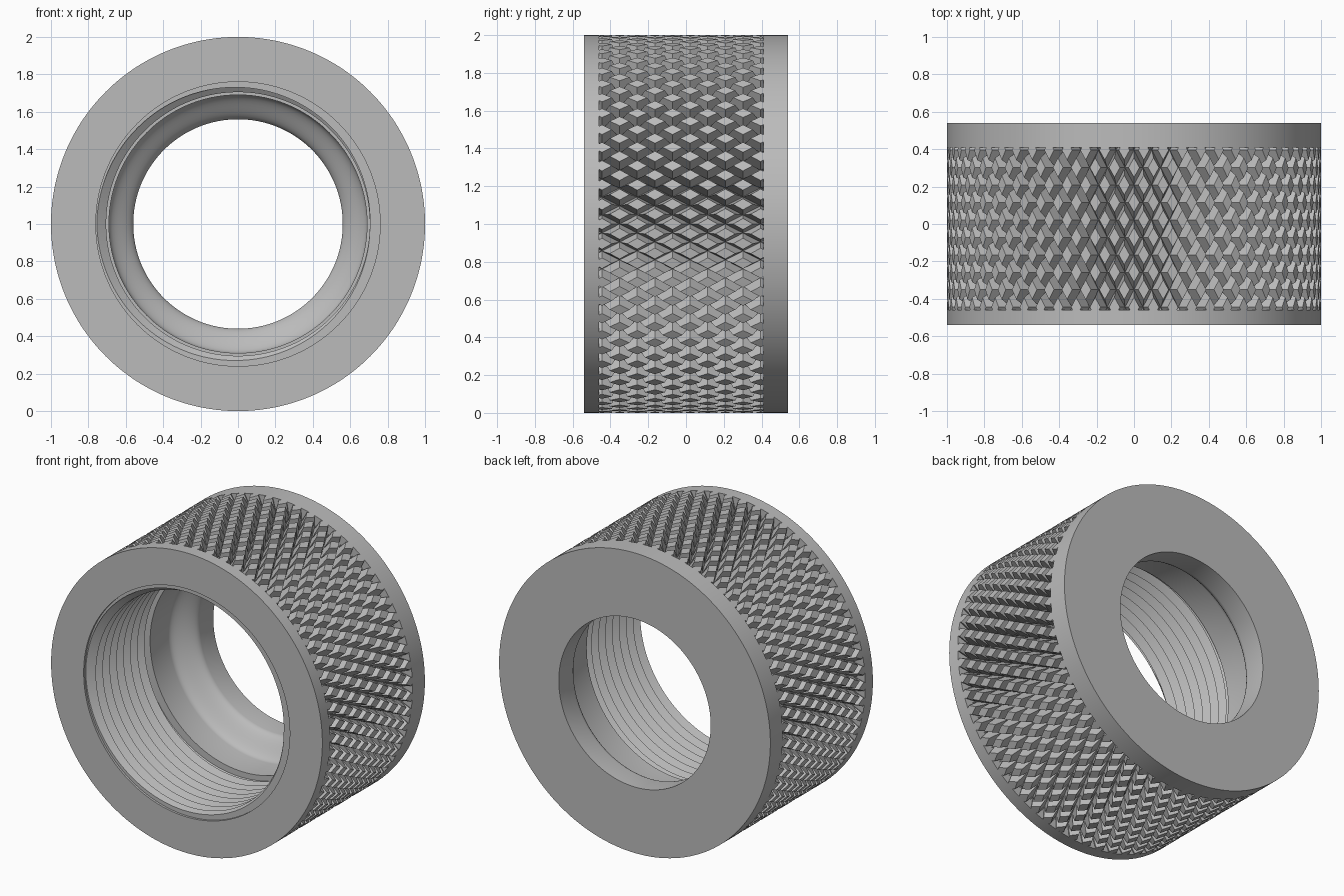
import bpy, bmesh
from math import sin, cos, pi
from mathutils import Vector

cube = bpy.data.objects.get("Cube")
if cube:
    bpy.data.objects.remove(cube)

STEEL = bpy.data.materials.new("grey steel")
STEEL.use_nodes = True
GREY = (0.5, 0.5, 0.5, 1)
STEEL.diffuse_color = GREY
STEEL.node_tree.nodes["Principled BSDF"].inputs["Base Color"].default_value = GREY

HALF = 0.54                   # half the length of the nut
KNURL = (-0.46, 0.41)         # knurled band along y
THREAD = (-0.525, 0.06)       # threaded part along y
SEGMENTS = 240


def polar(r, angle, y):
    """Point at a radius and angle round the nut's axis."""
    return Vector((r * sin(angle), y, 1 + r * cos(angle)))


def trim(bm, y, side):
    """Cut away everything beyond y and return the new edges."""
    geom = bm.verts[:] + bm.edges[:] + bm.faces[:]
    cut = bmesh.ops.bisect_plane(bm, geom=geom, dist=1e-5, plane_co=(0, y, 0),
                                 plane_no=(0, side, 0), clear_outer=True)
    return [e for e in cut["geom_cut"] if isinstance(e, bmesh.types.BMEdge)]


def finish(bm, name):
    mesh = bpy.data.meshes.new(name)
    bm.to_mesh(mesh)
    bm.free()
    mesh.materials.append(STEEL)
    obj = bpy.data.objects.new(name, mesh)
    bpy.context.collection.objects.link(obj)
    bpy.ops.object.select_all(action="DESELECT")
    obj.select_set(True)
    bpy.context.view_layer.objects.active = obj
    bpy.ops.object.shade_smooth_by_angle(angle=pi / 6)
    return obj


def lathe(profile, lead=0.0):
    """Turn (radius, y) points round the axis; lead makes it a helix."""
    bm = bmesh.new()
    rings = []
    for i in range(SEGMENTS + 1):
        t = i / SEGMENTS
        rings.append([bm.verts.new(polar(r, 2 * pi * t, y + lead * t)) for r, y in profile])
    for a, b in zip(rings, rings[1:]):
        for j in range(len(profile) - 1):
            bm.faces.new((a[j], b[j], b[j + 1], a[j + 1]))
    bmesh.ops.remove_doubles(bm, verts=bm.verts[:], dist=1e-5)
    return bm


# Body: flanges, end faces, stepped bore with an S-shaped shoulder
shoulder = [(0.625 - 0.065 * cos(pi * k / 12), 0.40 - 0.15 * k / 12) for k in range(13)]
body = [(0.9, KNURL[1]), (1, KNURL[1]), (1, HALF), (0.56, HALF)]
body += shoulder
body += [(0.69, THREAD[1]), (0.76, THREAD[1]), (0.76, -HALF), (1, -HALF),
         (1, KNURL[0]), (0.9, KNURL[0])]
finish(lathe(body), "nut_body")

# Internal screw thread: helical V ridges trimmed to the threaded length
PITCH, ROOT, CREST = 0.073, 0.755, 0.705
turns = 11
ridges = [(CREST if k % 2 else ROOT, 0.15 - k * PITCH / 2) for k in range(2 * turns + 1)]
bm = lathe(ridges, lead=PITCH)
trim(bm, THREAD[1], 1)
front_edges = trim(bm, THREAD[0], -1)
# Front wall of the thread, out to the bore
ext = bmesh.ops.extrude_edge_only(bm, edges=front_edges)
for v in ext["geom"]:
    if isinstance(v, bmesh.types.BMVert):
        d = Vector((v.co.x, 0, v.co.z - 1)).normalized() * 0.76
        v.co = Vector((d.x, v.co.y, d.z + 1))
finish(bm, "internal_thread")

# Diamond knurl: each cell is a raised rhombus with four sloping groove walls
COUNT, ROW, FIRST = 60, 0.0933, 0.395
STEP = 2 * pi / COUNT
FLOOR, LAND = 0.918, 0.56
bm = bmesh.new()
for row in range(-1, 12):
    y = FIRST - row * ROW
    for n in range(COUNT):
        angle = STEP * (n + 0.5 * ((row + 1) % 2))
        corners = [(0, -1), (1, 0), (0, 1), (-1, 0)]
        low, high = [[bm.verts.new(polar(r, angle + k * u * STEP / 2, y + k * v * ROW))
                      for u, v in corners] for r, k in ((FLOOR, 1), (1, LAND))]
        bm.faces.new((high[0], high[1], high[2]))
        bm.faces.new((high[0], high[2], high[3]))
        for j in range(4):
            k = (j + 1) % 4
            bm.faces.new((low[j], low[k], high[k], high[j]))
bmesh.ops.remove_doubles(bm, verts=bm.verts[:], dist=1e-4)
trim(bm, KNURL[1], 1)
trim(bm, KNURL[0], -1)
finish(bm, "diamond_knurl")
